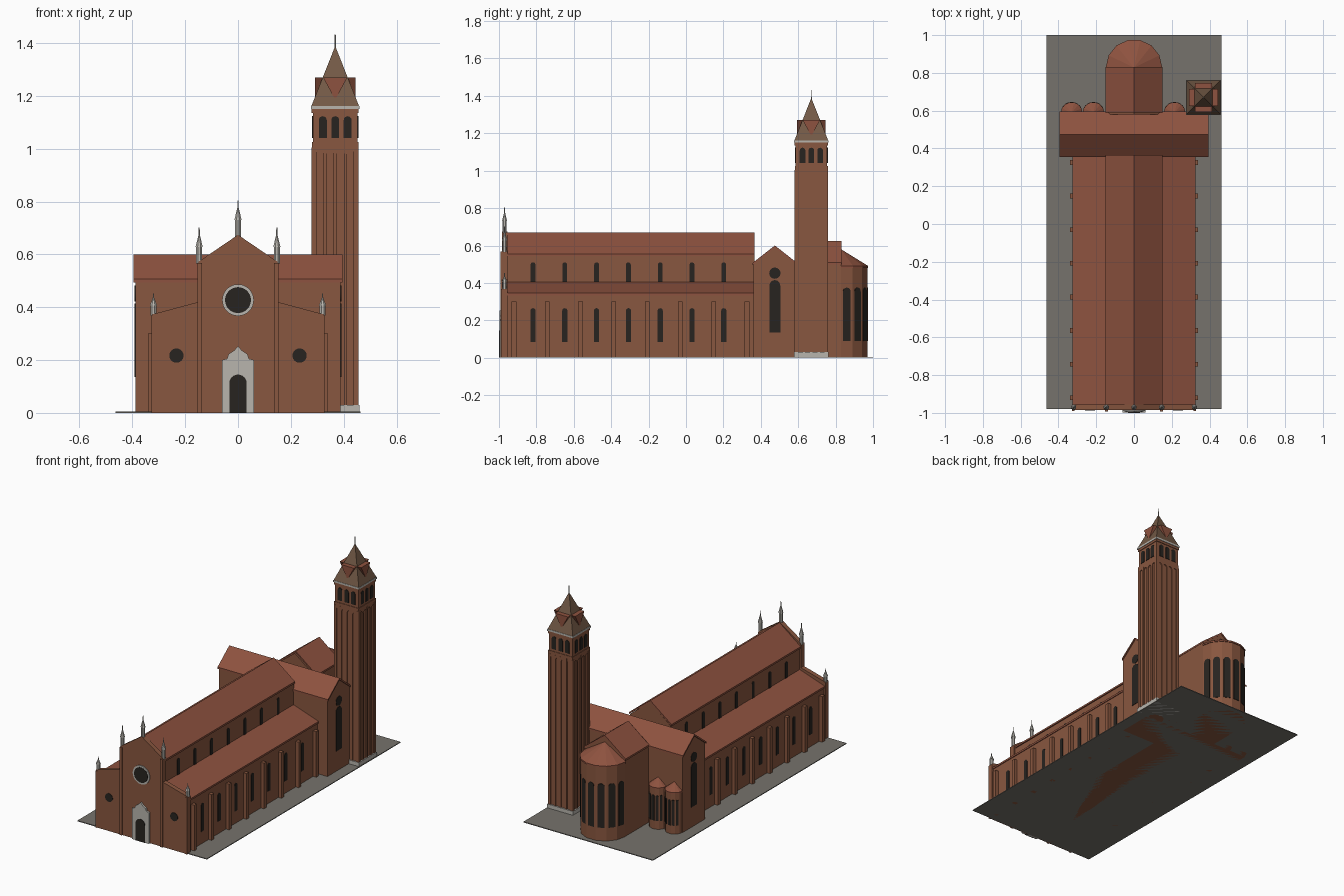
import bpy, bmesh
from math import sin, cos, pi, radians

if "Cube" in bpy.data.objects:
    bpy.data.objects.remove(bpy.data.objects["Cube"])

def material(name, c):
    m = bpy.data.materials.new(name)
    m.diffuse_color = (*c, 1)
    m.use_nodes = True
    m.node_tree.nodes["Principled BSDF"].inputs["Base Color"].default_value = m.diffuse_color
    return m

BRICK = material("brick", (0.25, 0.095, 0.05))
TILE = material("roof_tile", (0.27, 0.085, 0.05))
STONE = material("pale_stone", (0.48, 0.46, 0.42))
DARK = material("dark_glass", (0.02, 0.017, 0.014))
OLIVE = material("spire_roof", (0.17, 0.10, 0.06))
PAVE = material("paving", (0.18, 0.17, 0.15))

class Part:
    """Collects several solids into one named object."""
    def __init__(self, name, mat):
        self.name, self.mat, self.bm = name, mat, bmesh.new()

    def loft(self, low, high):
        a = [self.bm.verts.new(p) for p in low]
        b = [self.bm.verts.new(p) for p in high]
        n = len(a)
        self.bm.faces.new(a)
        self.bm.faces.new(b)
        for i in range(n):
            self.bm.faces.new((a[i], a[(i + 1) % n], b[(i + 1) % n], b[i]))
        return self

    def box(self, x0, x1, y0, y1, z0, z1):
        q = [(x0, y0), (x1, y0), (x1, y1), (x0, y1)]
        return self.loft([(x, y, z0) for x, y in q], [(x, y, z1) for x, y in q])

    def along_y(self, pts, y0, y1):
        return self.loft([(u, y0, v) for u, v in pts], [(u, y1, v) for u, v in pts])

    def along_x(self, pts, x0, x1):
        return self.loft([(x0, u, v) for u, v in pts], [(x1, u, v) for u, v in pts])

    def panel(self, pts, x, y, ang, d0=-0.004, d1=0.003):
        """Outline pts (u, z) on a wall at x, y facing ang, from depth d0 to d1."""
        c, s = cos(ang), sin(ang)
        return self.loft(*[[(x + d * c - u * s, y + d * s + u * c, z) for u, z in pts]
                           for d in (d0, d1)])

    def cone(self, x, y, z0, z1, r0, r1, n, turn=0.0):
        ring = lambda r, z: [(x + r * cos(turn + 2 * pi * i / n),
                              y + r * sin(turn + 2 * pi * i / n), z) for i in range(n)]
        return self.loft(ring(r0, z0), ring(max(r1, 0.0004), z1))

    def done(self):
        bmesh.ops.recalc_face_normals(self.bm, faces=self.bm.faces)
        me = bpy.data.meshes.new(self.name)
        self.bm.to_mesh(me)
        self.bm.free()
        me.materials.append(self.mat)
        bpy.context.collection.objects.link(bpy.data.objects.new(self.name, me))

def arch(w, z0, z1, n=8, u=0.0):
    r = w / 2
    return [(u - r, z0), (u + r, z0)] + [(u + r * cos(pi * i / n), z1 - r + r * sin(pi * i / n))
                                         for i in range(n + 1)]

def disc(r, z, u=0.0, n=24):
    return [(u + r * cos(2 * pi * i / n), z + r * sin(2 * pi * i / n)) for i in range(n)]

def house(c, h, eave, ridge):
    return [(c - h, 0), (c + h, 0), (c + h, eave), (c, ridge), (c - h, eave)]

def chevron(c, h, eave, ridge, t=0.012):
    return [(c - h, eave), (c, ridge), (c + h, eave), (c + h, eave - t), (c, ridge - t), (c - h, eave - t)]

FRONT = -pi / 2
SIDES = (1, -1)

# Ground plate
Part("ground_plate", PAVE).box(-0.463, 0.463, -0.98, 1.0, 0, 0.005).done()

# Nave, transept and choir
Part("nave_walls", BRICK).along_y(house(0, 0.145, 0.545, 0.66), -0.96, 0.365).done()
Part("nave_roof", TILE).along_y(chevron(0, 0.152, 0.555, 0.67), -0.958, 0.365).done()
Part("transept_walls", BRICK).along_x(house(0.475, 0.115, 0.5, 0.592), -0.388, 0.388).done()
Part("transept_roof", TILE).along_x(chevron(0.475, 0.12, 0.506, 0.6), -0.395, 0.395).done()
Part("choir_walls", BRICK).along_y(house(0, 0.143, 0.505, 0.615), 0.58, 0.828).done()
Part("choir_roof", TILE).along_y(chevron(0, 0.15, 0.51, 0.625), 0.59, 0.832).done()

# Side aisles with buttresses and windows
aisle, aisle_roof = Part("aisle_walls", BRICK), Part("aisle_roofs", TILE)
butt, win = Part("buttresses", BRICK), Part("nave_windows", DARK)
for s in SIDES:
    face = 0 if s > 0 else pi
    aisle.along_y([(s * 0.14, 0), (s * 0.318, 0), (s * 0.318, 0.335), (s * 0.14, 0.395)], -0.96, 0.37)
    aisle_roof.along_y([(s * 0.325, 0.333), (s * 0.325, 0.345), (s * 0.14, 0.407), (s * 0.14, 0.395)],
                       -0.958, 0.362)
    for i in range(8):
        y = -0.92 + 0.178 * i
        butt.box(s * 0.31, s * 0.34, y - 0.0125, y + 0.0125, 0, 0.3)
    for i in range(7):
        y = -0.818 + 0.17 * i
        win.panel(arch(0.028, 0.085, 0.265), s * 0.318, y, face)
        win.panel(arch(0.026, 0.4, 0.51), s * 0.145, y, face)
    win.panel(arch(0.058, 0.135, 0.415), s * 0.388, 0.475, face)
    win.panel(disc(0.03, 0.452), s * 0.388, 0.475, face)
for p in (aisle, aisle_roof, butt, win):
    p.done()

# Facade wall with stepped gable and pilasters
half = [(0.325, 0), (0.325, 0.373), (0.15, 0.42), (0.15, 0.572)]
Part("facade", BRICK).along_y(half + [(0, 0.674)] + [(-x, z) for x, z in half[::-1]], -0.985, -0.955).done()
pil = Part("facade_pilasters", BRICK)
for s in SIDES:
    pil.box(s * 0.137, s * 0.154, -0.992, -0.955, 0, 0.567)
    pil.box(s * 0.314, s * 0.328, -0.99, -0.955, 0, 0.368)
pil.done()

# Stone pinnacles
pin = Part("pinnacles", STONE)
for x, z, k in ((0, 0.668, 1), (0.147, 0.565, 1), (-0.147, 0.565, 1), (0.32, 0.368, 0.62), (-0.32, 0.368, 0.62)):
    pin.cone(x, -0.97, z, z + 0.062 * k, 0.012, 0.012, 8, pi / 8)
    pin.cone(x, -0.97, z + 0.062 * k, z + 0.108 * k, 0.015, 0.003, 8, pi / 8)
    pin.cone(x, -0.97, z + 0.1 * k, z + 0.136 * k, 0.003, 0.002, 6)
pin.done()

# Rose window, oculi and portal
Part("rose_ring", STONE).panel(disc(0.06, 0.427, n=32), 0, -0.985, FRONT, -0.004, 0.006).done()
glass = Part("facade_glass", DARK).panel(disc(0.049, 0.427, n=32), 0, -0.985, FRONT, 0, 0.008)
for s in SIDES:
    glass.panel(disc(0.027, 0.217), s * 0.233, -0.985, FRONT)
glass.done()
side = [(0.06, 0), (0.06, 0.2), (0.042, 0.205), (0.036, 0.222), (0.015, 0.236)]
Part("portal", STONE).panel(side + [(0, 0.252)] + [(-u, z) for u, z in side[::-1]],
                            0, -0.985, FRONT, -0.004, 0.012).done()
Part("door", DARK).panel(arch(0.066, 0, 0.145, 12), 0, -0.985, FRONT, 0, 0.015).done()

# Apses: half 14-sided walls, fan roofs and tall windows
walls, roofs, panes = Part("apse_walls", BRICK), Part("apse_roofs", TILE), Part("apse_windows", DARK)

def apse(x, y, r, eave, top, w, z0, z1, facets):
    ring = lambda q, z: [(x + q * cos(pi * i / 7), y + q * sin(pi * i / 7), z) for i in range(8)]
    walls.loft(ring(r, 0), ring(r, eave))
    roofs.loft(ring(r * 1.03, eave - 0.006), ring(r * 1.03, eave + 0.004))
    roofs.loft(ring(r * 1.03, eave + 0.004), ring(0.001, top))
    for k in facets:
        a = pi * (k + 0.5) / 7
        d = r * cos(pi / 14)
        panes.panel(arch(w, z0, z1), x + d * cos(a), y + d * sin(a), a)

apse(0, 0.828, 0.145, 0.487, 0.58, 0.042, 0.09, 0.375, range(7))
for s in SIDES:
    for x in (0.215, 0.33):
        apse(s * x, 0.588, 0.056, 0.27, 0.32, 0.017, 0.06, 0.225, range(1, 6))
for p in (walls, roofs, panes):
    p.done()

# Bell tower
TX, TY = 0.368, 0.67
Q = 2 ** 0.5

def square(part, h0, h1, z0, z1):
    return part.cone(TX, TY, z0, z1, h0 * Q, h1 * Q, 4, pi / 4)

square(Part("tower_base", STONE), 0.092, 0.092, 0, 0.03).done()
shaft = square(square(Part("tower_shaft", BRICK), 0.083, 0.083, 0.03, 1.01), 0.088, 0.088, 1.0, 1.025)
square(shaft, 0.085, 0.085, 1.02, 1.15)
square(shaft, 0.089, 0.089, 1.135, 1.15)
bells, gables = Part("belfry_openings", DARK), Part("spire_gables", TILE)
for k in range(4):
    a = k * pi / 2
    at = lambda d: (TX + d * cos(a), TY + d * sin(a), a)
    for i in range(5):
        u = -0.079 + 0.0395 * i
        w = 0.009 if i in (0, 4) else 0.006
        shaft.panel([(u - w, 0.03), (u + w, 0.03), (u + w, 1.005), (u - w, 1.005)], *at(0.083), -0.004, 0.006)
    for i in range(4):  # small arch heads between the strips
        u = -0.059 + 0.0395 * i
        head = [(u + 0.013 * cos(pi * j / 6), 0.98 + 0.013 * sin(pi * j / 6)) for j in range(7)]
        shaft.panel([(u - 0.018, 1.005), (u - 0.018, 0.98)] + head[::-1] + [(u + 0.018, 0.98), (u + 0.018, 1.005)],
                    *at(0.083), -0.004, 0.005)
    for u in (-0.047, 0, 0.047):
        bells.panel(arch(0.03, 1.04, 1.123, u=u), *at(0.085))
    gables.panel([(-0.046, 1.27), (0.046, 1.27), (0, 1.185)], *at(0.077), -0.074, 0)
for p in (shaft, bells, gables):
    p.done()
square(Part("tower_cornice", STONE), 0.092, 0.092, 1.15, 1.162).done()
square(Part("spire", OLIVE), 0.09, 0.0, 1.162, 1.388).done()
Part("spire_rod", STONE).cone(TX, TY, 1.375, 1.432, 0.003, 0.002, 6).done()
